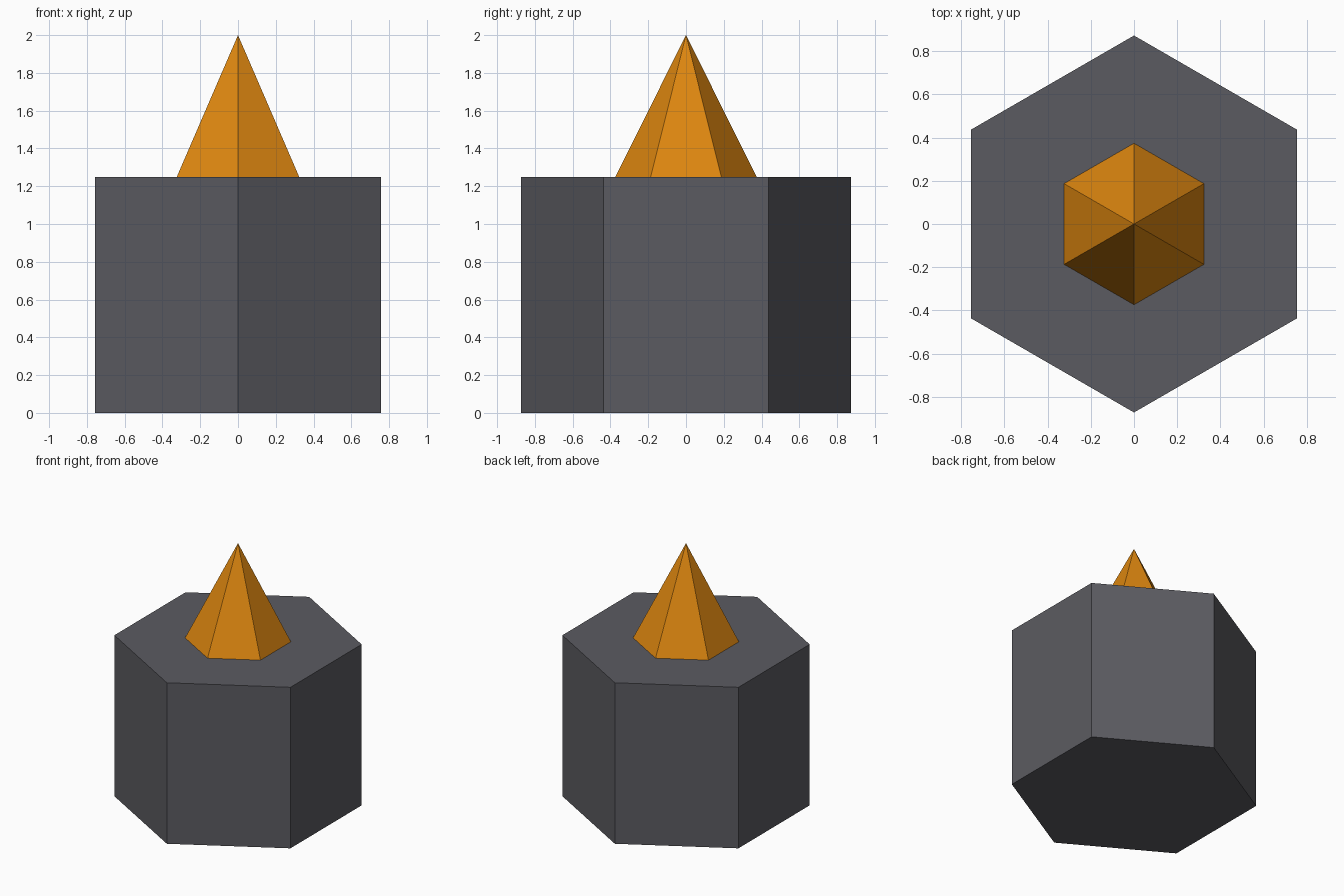
import bpy
import bmesh
import math

if "Cube" in bpy.data.objects:
    bpy.data.objects.remove(bpy.data.objects["Cube"])

SIDES = 6
BODY_HEIGHT = 1.25


def material(name, rgb):
    mat = bpy.data.materials.new(name)
    mat.diffuse_color = (*rgb, 1.0)
    mat.use_nodes = True
    mat.node_tree.nodes["Principled BSDF"].inputs["Base Color"].default_value = mat.diffuse_color
    return mat


def ring(bm, radius, z):
    # Hexagon of vertices with one corner pointing along +y
    verts = []
    for i in range(SIDES):
        a = math.pi / 2 + i * math.tau / SIDES
        verts.append(bm.verts.new((radius * math.cos(a), radius * math.sin(a), z)))
    return verts


def finish(bm, name, mat):
    bmesh.ops.recalc_face_normals(bm, faces=bm.faces)
    mesh = bpy.data.meshes.new(name)
    bm.to_mesh(mesh)
    bm.free()
    mesh.materials.append(mat)
    obj = bpy.data.objects.new(name, mesh)
    bpy.context.collection.objects.link(obj)
    return obj


dark_grey = material("dark_grey", (0.105, 0.105, 0.12))
orange = material("orange", (0.72, 0.24, 0.005))

# Hexagonal body
bm = bmesh.new()
low, high = ring(bm, 0.873, 0.0), ring(bm, 0.873, BODY_HEIGHT)
bm.faces.new(low)
bm.faces.new(high)
for i in range(SIDES):
    j = (i + 1) % SIDES
    bm.faces.new((low[i], low[j], high[j], high[i]))
finish(bm, "hexagonal_body", dark_grey)

# Six-sided pointed tip
bm = bmesh.new()
base = ring(bm, 0.374, BODY_HEIGHT)
apex = bm.verts.new((0, 0, 2.0))
bm.faces.new(base)
for i in range(SIDES):
    bm.faces.new((base[i], base[(i + 1) % SIDES], apex))
finish(bm, "pointed_tip", orange)
